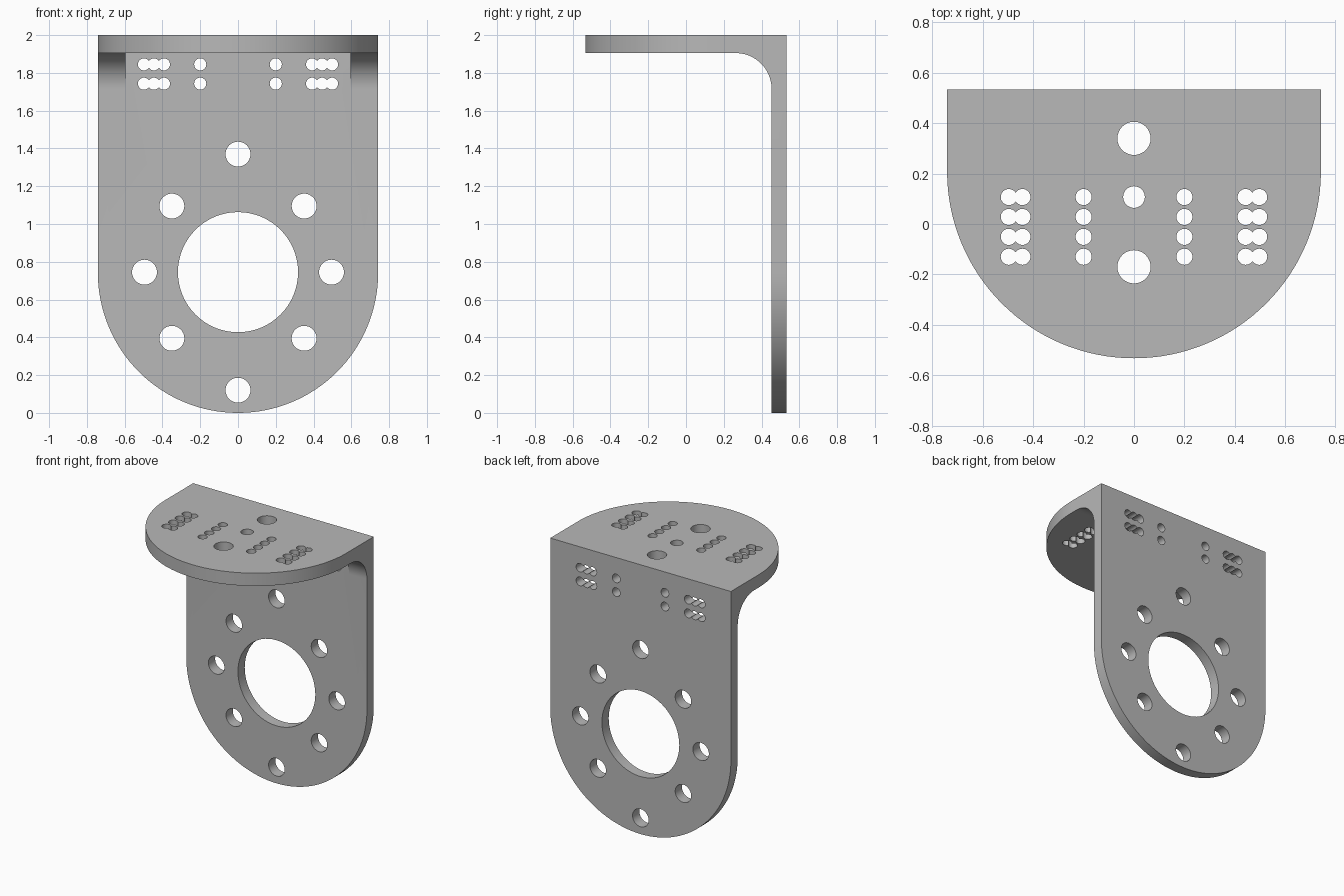
import bpy
import bmesh
from math import cos, sin, pi
from mathutils import Vector

cube = bpy.data.objects.get("Cube")
if cube:
    bpy.data.objects.remove(cube, do_unlink=True)

HALF_W = 0.742               # half width, also the radius of both rounded ends
BACK, FRONT = 0.533, -0.533
WALL_Y = 0.453               # front face of the upright plate
SHELF_Z = 1.905              # underside of the top plate
FILLET = 0.19

grey = bpy.data.materials.new("plain grey")
grey.use_nodes = True
colour = (0.48, 0.48, 0.48, 1)
grey.diffuse_color = colour
grey.node_tree.nodes["Principled BSDF"].inputs["Base Color"].default_value = colour


def arc(cx, cy, r, start, end, steps):
    return [(cx + r * cos(start + (end - start) * i / steps),
             cy + r * sin(start + (end - start) * i / steps)) for i in range(steps + 1)]


def circle(cx, cy, r):
    return arc(cx, cy, r, 0, 2 * pi, 64 if r > 0.2 else 32)[:-1]


def prisms(name, outlines, place, low, high):
    """Extrude flat outlines from low to high; place maps (u, v, depth) to xyz."""
    bm = bmesh.new()
    for pts in outlines:
        face = bm.faces.new([bm.verts.new(place(u, v, low)) for u, v in pts])
        out = bmesh.ops.extrude_face_region(bm, geom=[face])
        shift = Vector(place(0, 0, high)) - Vector(place(0, 0, low))
        bmesh.ops.translate(bm, vec=shift,
                            verts=[g for g in out["geom"] if isinstance(g, bmesh.types.BMVert)])
    bmesh.ops.recalc_face_normals(bm, faces=bm.faces)
    mesh = bpy.data.meshes.new(name)
    bm.to_mesh(mesh)
    bm.free()
    mesh.materials.append(grey)
    obj = bpy.data.objects.new(name, mesh)
    bpy.context.collection.objects.link(obj)
    return obj


def combine(target, other, operation):
    mod = target.modifiers.new("combine", 'BOOLEAN')
    mod.operation, mod.object = operation, other
    mod.solver, mod.use_self = 'EXACT', True
    bpy.ops.object.select_all(action='DESELECT')
    bpy.context.view_layer.objects.active = target
    target.select_set(True)
    bpy.ops.object.modifier_apply(modifier=mod.name)
    bpy.data.objects.remove(other, do_unlink=True)


def upright(u, v, d):
    return (u, d, v)


def level(u, v, d):
    return (u, v, d)


def sideways(u, v, d):
    return (d, u, v)


# Upright plate and top plate, each with a half-round end
def tongue(end, straight):
    return arc(0, end + HALF_W, HALF_W, pi, 2 * pi, 64) + [(HALF_W, straight), (-HALF_W, straight)]


bracket = prisms("bracket", [tongue(0, 2)], upright, WALL_Y, BACK)
top_plate = prisms("top_plate", [tongue(FRONT, BACK)], level, SHELF_Z, 2)
combine(bracket, top_plate, 'UNION')

# Curved gussets in the inner corner at both sides
gusset = arc(WALL_Y - FILLET, SHELF_Z - FILLET, FILLET, pi / 2, 0, 24)
gusset += [(BACK - 0.03, SHELF_Z - FILLET), (BACK - 0.03, 1.96), (WALL_Y - FILLET, 1.96)]
for side in (-1, 1):
    rib = prisms("gusset", [gusset], sideways, side * 0.595, side * HALF_W)
    combine(bracket, rib, 'UNION')

# Holes in the upright plate: bore, bolt circle, small holes and scalloped slots
SMALL = 0.032
wall_holes = [circle(0, 0.745, 0.318), circle(0, 1.37, 0.066), circle(0, 0.12, 0.066)]
for i in range(8):
    if i not in (2, 6):
        wall_holes.append(circle(0.495 * cos(i * pi / 4), 0.745 + 0.495 * sin(i * pi / 4), 0.066))
for side in (-1, 1):
    for z in (1.845, 1.743):
        wall_holes += [circle(side * x, z, SMALL) for x in (0.2, 0.392, 0.445, 0.498)]
combine(bracket, prisms("wall_cutter", wall_holes, upright, 0.4, 0.6), 'DIFFERENCE')

# Holes in the top plate
top_holes = [circle(0, 0.34, 0.066), circle(0, -0.17, 0.066), circle(0, 0.107, 0.043)]
for side in (-1, 1):
    for row in range(4):
        top_holes += [circle(side * x, 0.107 - 0.079 * row, SMALL) for x in (0.2, 0.443, 0.497)]
combine(bracket, prisms("top_cutter", top_holes, level, 1.85, 2.05), 'DIFFERENCE')

bracket.select_set(True)
bpy.context.view_layer.objects.active = bracket
bpy.ops.object.shade_smooth_by_angle(angle=pi / 6)
